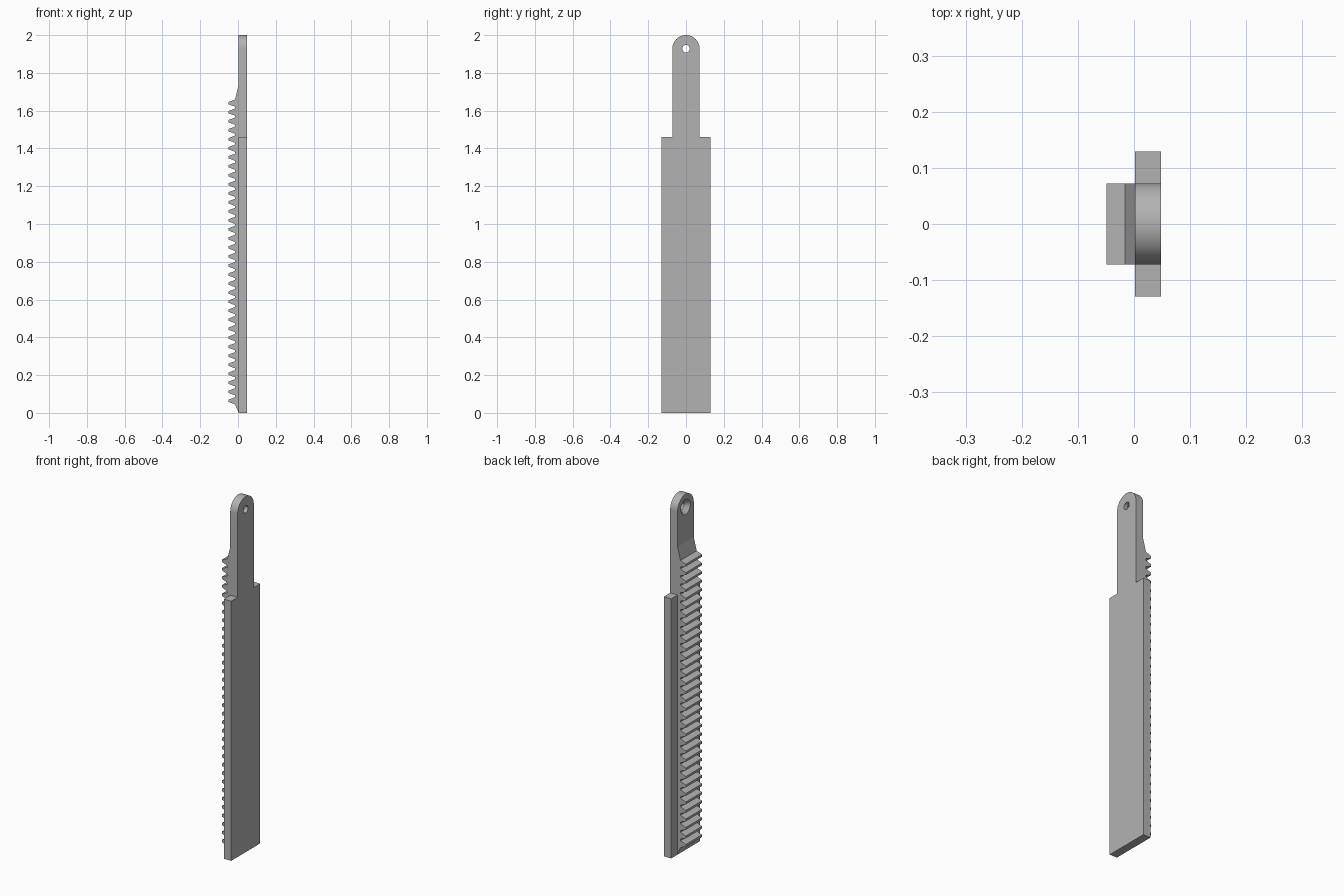
import bpy, bmesh, math
from mathutils import Vector

if "Cube" in bpy.data.objects:
    bpy.data.objects.remove(bpy.data.objects["Cube"])

grey = bpy.data.materials.new("plain grey")
grey.diffuse_color = (0.45, 0.45, 0.45, 1)
grey.use_nodes = True
grey.node_tree.nodes["Principled BSDF"].inputs["Base Color"].default_value = grey.diffuse_color

X_BACK, X_FACE = 0.002, 0.048      # plate thickness range
HALF, WIDE = 0.072, 0.129          # tongue and plate half widths
TOP, SHOULDER = 2.0, 1.46


def extrude(name, pts, vec):
    """Solid made by sweeping a flat outline along a vector."""
    bm = bmesh.new()
    face = bm.faces.new([bm.verts.new(p) for p in pts])
    new = bmesh.ops.extrude_face_region(bm, geom=[face], use_keep_orig=True)
    bmesh.ops.translate(bm, vec=Vector(vec),
                        verts=[g for g in new["geom"] if isinstance(g, bmesh.types.BMVert)])
    return finish(name, bm)


def finish(name, bm):
    bmesh.ops.recalc_face_normals(bm, faces=bm.faces[:])
    me = bpy.data.meshes.new(name)
    bm.to_mesh(me)
    bm.free()
    me.materials.append(grey)
    ob = bpy.data.objects.new(name, me)
    bpy.context.collection.objects.link(ob)
    return ob


# Back plate with shoulders and a round-ended tongue
outline = [(-WIDE, 0), (WIDE, 0), (WIDE, SHOULDER), (HALF, SHOULDER)]
hole_z = TOP - HALF
for i in range(33):
    a = math.pi * i / 32
    outline.append((HALF * math.cos(a), hole_z + HALF * math.sin(a)))
outline += [(-HALF, SHOULDER), (-WIDE, SHOULDER)]
plate = extrude("back_plate", [(X_BACK, y, z) for y, z in outline], (X_FACE - X_BACK, 0, 0))

# Countersunk hole cutter, revolved about the x axis
profile = [(-0.02, 0.042), (X_BACK, 0.042), (0.026, 0.02), (0.07, 0.02)]
bm = bmesh.new()
rings = []
for x, r in profile:
    rings.append([bm.verts.new((x, r * math.cos(math.tau * k / 32),
                                hole_z + r * math.sin(math.tau * k / 32))) for k in range(32)])
for a, b in zip(rings, rings[1:]):
    for k in range(32):
        n = (k + 1) % 32
        bm.faces.new((a[k], a[n], b[n], b[k]))
bm.faces.new(rings[0])
bm.faces.new(rings[-1])
cutter = finish("hole_cutter", bm)
cutter.hide_render = True

mod = plate.modifiers.new("hole", "BOOLEAN")
mod.operation, mod.solver, mod.object = "DIFFERENCE", "EXACT", cutter
bpy.context.view_layer.objects.active = plate
plate.select_set(True)
bpy.ops.object.modifier_apply(modifier=mod.name)
bpy.data.objects.remove(cutter)
bpy.ops.object.shade_smooth_by_angle(angle=math.radians(30))

# Toothed rack strip with sloping ends
TEETH, FIRST, LAST = 34, 0.064, 1.64
pitch = (LAST - FIRST) / (TEETH - 1)
ROOT, TIP = -0.016, -0.049
side = [(X_BACK, 0.004)]
for i in range(TEETH):
    z = FIRST + pitch * i
    side += [(ROOT, z - 0.0188), (TIP, z - 0.0066), (TIP, z + 0.0066), (ROOT, z + 0.0188)]
side.append((X_BACK, 1.73))
extrude("rack_teeth", [(x, -HALF, z) for x, z in side], (0, 2 * HALF, 0))
